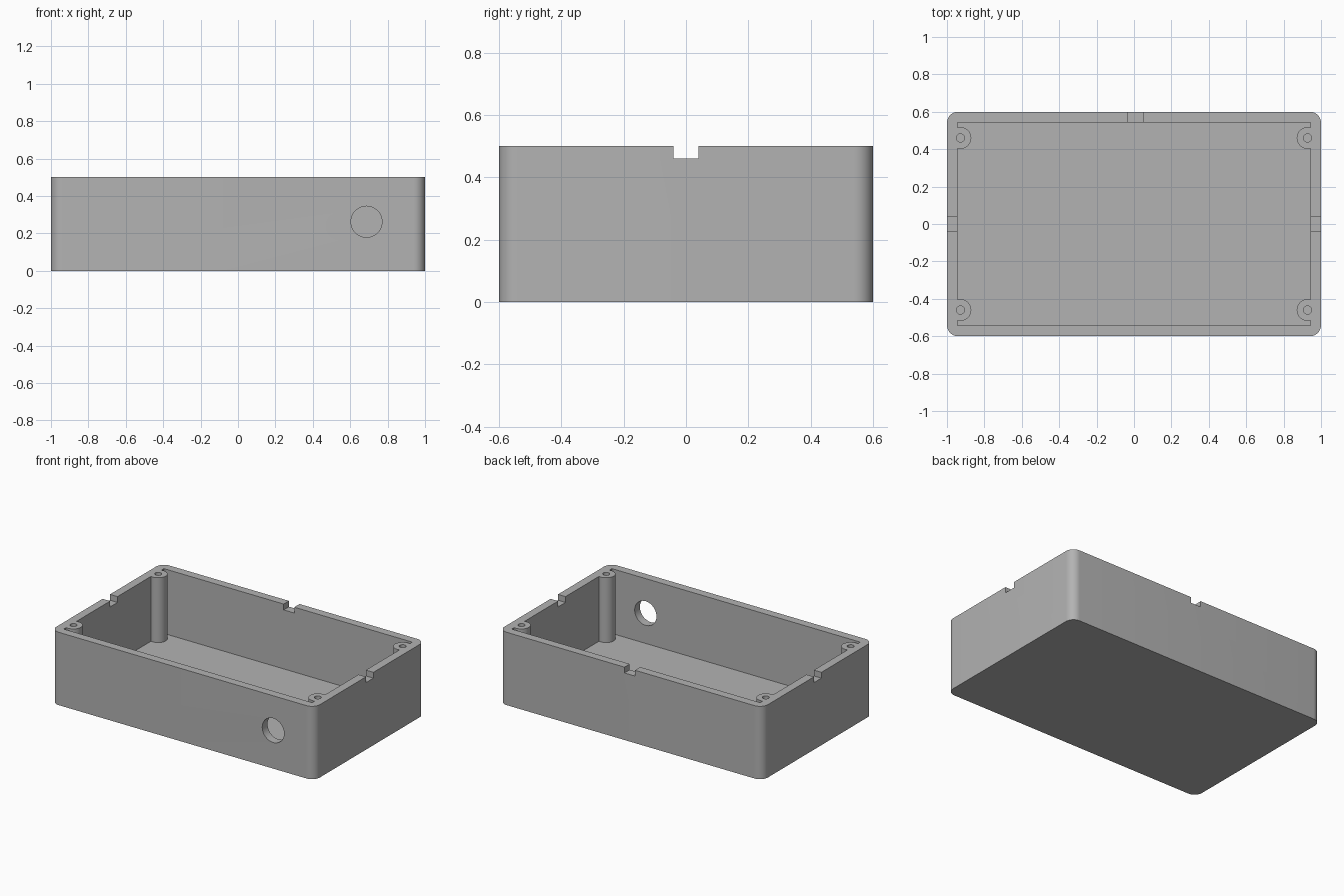
import bpy, bmesh
from math import radians
from mathutils import Matrix

if "Cube" in bpy.data.objects:
    bpy.data.objects.remove(bpy.data.objects["Cube"], do_unlink=True)

LENGTH, WIDTH, HEIGHT = 2.0, 1.2, 0.5
WALL, FLOOR = 0.057, 0.055
CORNER = 0.06
BOSS_X, BOSS_Y, BOSS_R, SCREW_R = 0.928, 0.46, 0.058, 0.022

grey = bpy.data.materials.new("plain grey")
grey.use_nodes = True
colour = (0.45, 0.45, 0.45, 1)
grey.diffuse_color = colour
grey.node_tree.nodes["Principled BSDF"].inputs["Base Color"].default_value = colour


def make_object(name, bm):
    mesh = bpy.data.meshes.new(name)
    bm.to_mesh(mesh)
    bm.free()
    mesh.materials.append(grey)
    obj = bpy.data.objects.new(name, mesh)
    bpy.context.collection.objects.link(obj)
    return obj


def box(name, low, high):
    bm = bmesh.new()
    size = [b - a for a, b in zip(low, high)]
    middle = [(a + b) / 2 for a, b in zip(low, high)]
    bmesh.ops.create_cube(bm, size=1, matrix=Matrix.Translation(middle) @ Matrix.Diagonal((*size, 1)))
    return make_object(name, bm)


def cylinder(name, centre, radius, depth, turn=0):
    bm = bmesh.new()
    bmesh.ops.create_cone(bm, cap_ends=True, segments=48, radius1=radius, radius2=radius, depth=depth,
                          matrix=Matrix.Translation(centre) @ Matrix.Rotation(turn, 4, "X"))
    return make_object(name, bm)


def cut(target, cutter):
    """Subtract the cutter from the target and discard it."""
    bpy.context.view_layer.objects.active = target
    mod = target.modifiers.new("cut", "BOOLEAN")
    mod.operation, mod.solver, mod.object = "DIFFERENCE", "EXACT", cutter
    bpy.ops.object.modifier_apply(modifier=mod.name)
    bpy.data.objects.remove(cutter, do_unlink=True)


# Outer block with rounded upright edges
x, y = LENGTH / 2, WIDTH / 2
case = box("enclosure_base", (-x, -y, 0), (x, y, HEIGHT))
bm = bmesh.new()
bm.from_mesh(case.data)
upright = [e for e in bm.edges if abs(e.verts[0].co.z - e.verts[1].co.z) > HEIGHT / 2]
bmesh.ops.bevel(bm, geom=upright, offset=CORNER, segments=10, profile=0.5, affect="EDGES")
bm.to_mesh(case.data)
bm.free()

# Cavity, leaving a screw post standing in each corner
corners = [(sx * BOSS_X, sy * BOSS_Y) for sx in (-1, 1) for sy in (-1, 1)]
cavity = box("cavity", (WALL - x, WALL - y, FLOOR), (x - WALL, y - WALL, HEIGHT + 0.1))
for px, py in corners:
    cut(cavity, cylinder("post", (px, py, HEIGHT / 2), BOSS_R, 2))
cut(case, cavity)

# Screw holes
for px, py in corners:
    cut(case, cylinder("screw_hole", (px, py, HEIGHT), SCREW_R, 0.7))

# Rim notches on both ends and the back
for side in (-1, 1):
    ends = sorted((side * (x - 0.1), side * (x + 0.1)))
    cut(case, box("end_notch", (ends[0], -0.04, 0.46), (ends[1], 0.04, 0.6)))
cut(case, box("back_notch", (-0.033, y - 0.1, 0.46), (0.047, y + 0.1, 0.6)))

# Round cable opening in the front wall
cut(case, cylinder("cable_hole", (0.687, -y, 0.262), 0.083, 0.3, radians(90)))

bpy.ops.object.select_all(action="DESELECT")
case.select_set(True)
bpy.context.view_layer.objects.active = case
bpy.ops.object.shade_smooth_by_angle(angle=radians(30))
